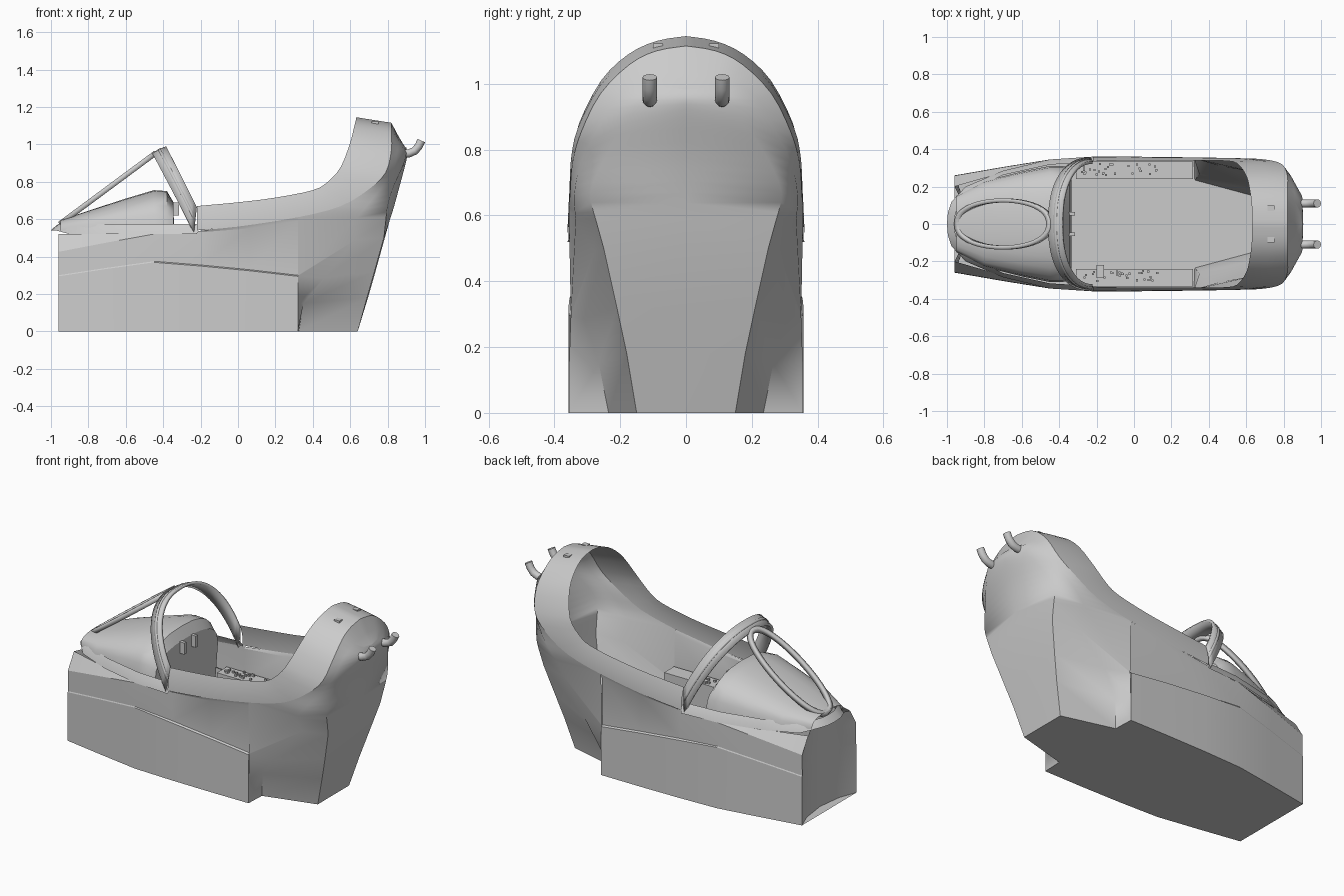
import bpy, bmesh, math, random
from mathutils import Vector

default_cube = bpy.data.objects.get("Cube")
if default_cube:
    bpy.data.objects.remove(default_cube, do_unlink=True)

# One plain grey for the whole shell
grey = bpy.data.materials.new("plain_grey")
grey.use_nodes = True
colour = (.6, .6, .6, 1)
grey.diffuse_color = colour
grey.node_tree.nodes["Principled BSDF"].inputs["Base Color"].default_value = colour


def finish(name, bm, mirror=False, thickness=0, angle=40):
    """Turn a bmesh into a named, shaded object."""
    mesh = bpy.data.meshes.new(name)
    bm.to_mesh(mesh)
    bm.free()
    mesh.materials.append(grey)
    obj = bpy.data.objects.new(name, mesh)
    bpy.context.collection.objects.link(obj)
    bpy.ops.object.select_all(action='DESELECT')
    bpy.context.view_layer.objects.active = obj
    obj.select_set(True)
    bpy.ops.object.shade_smooth_by_angle(angle=math.radians(angle))
    if mirror:
        mod = obj.modifiers.new("mirror", 'MIRROR')
        mod.use_axis = (False, True, False)
        mod.merge_threshold = .001
    if thickness:
        mod = obj.modifiers.new("thickness", 'SOLIDIFY')
        mod.thickness = thickness
        mod.offset = -1
    return obj


def sheet(name, rows, centre, closed=False, caps=False, **options):
    """Skin a grid of points, facing away from a centre."""
    bm = bmesh.new()
    grid = [[bm.verts.new(p) for p in row] for row in rows]
    for low, high in zip(grid, grid[1:]):
        count = len(low)
        for i in range(count if closed else count - 1):
            j = (i + 1) % count
            bm.faces.new((low[i], low[j], high[j], high[i]))
    if caps:
        bm.faces.new(grid[0])
        bm.faces.new(grid[-1])
    bmesh.ops.remove_doubles(bm, verts=bm.verts, dist=.0005)
    bmesh.ops.recalc_face_normals(bm, faces=bm.faces)
    bm.normal_update()
    facing = sum((f.calc_center_median() - Vector(centre)).dot(f.normal) * f.calc_area()
                 for f in bm.faces)
    if facing < 0:
        bmesh.ops.reverse_faces(bm, faces=bm.faces)
    return finish(name, bm, **options)


def densify(rows, steps=3):
    """Insert smoothly curved rows between the given rows."""
    result = []
    for i in range(len(rows) - 1):
        picks = [rows[max(i - 1, 0)], rows[i], rows[i + 1], rows[min(i + 2, len(rows) - 1)]]
        for k in range(steps):
            t = k / steps
            row = []
            for a, b, c, d in zip(*picks):
                a, b, c, d = Vector(a), Vector(b), Vector(c), Vector(d)
                row.append(b + t / 2 * (c - a + t * (2 * a - 5 * b + 4 * c - d
                                                     + t * (3 * (b - c) + d - a))))
            result.append(row)
    return result + [rows[-1]]


def box(bm, low, high):
    """Add an axis-aligned block to a bmesh."""
    low, high = Vector(low), Vector(high)
    made = bmesh.ops.create_cube(bm, size=1)["verts"]
    size, middle = high - low, (high + low) / 2
    for v in made:
        v.co = Vector(a * b for a, b in zip(v.co, size)) + middle


middle = (.1, 0, .5)

# Hull sides: station x, half width, step height, crease height, sill half width, sill height
stations = [(-.96, .26, .3, .425, .2, .52), (-.7, .305, .34, .475, .275, .52),
            (-.45, .345, .375, .52, .335, .525), (-.2, .354, .355, .53, .356, .538),
            (.06, .357, .33, .55, .358, .57), (.32, .356, .3, .59, .355, .61)]
sections = []
for x, width, step, crease, sill, top in stations:
    inset = .012 if x > -.3 else .003
    sections.append([(x, width, 0), (x, width, step - .006), (x, width - inset, step),
                     (x, width - inset / 2, crease), (x, sill, top)])
sheet("hull_sides", sections, middle, mirror=True, angle=25)

# Floor and recessed nose bulkhead
sheet("floor", [[row[0], (row[0][0], 0, 0)] for row in sections], middle, mirror=True)
nose = [[p, (-.92, p[1] * .6, p[2]), (-.9, 0, p[2])] for p in sections[0]]
sheet("nose_bulkhead", nose, middle, mirror=True)

# Canopy rail sweeping up into the hood behind the head
front_edge = [(-.22, .335, .67), (0, .34, .69), (.2, .34, .715), (.4, .34, .755),
              (.48, .338, .8), (.55, .325, .88), (.6, .258, 1.01), (.62, .175, 1.09),
              (.63, .09, 1.13), (.63, 0, 1.145)]
rear_edge = [(-.22, .36, .54), (0, .36, .56), (.32, .356, .61), (.55, .352, .67),
             (.7, .345, .76), (.79, .32, .85), (.82, .26, .97), (.82, .17, 1.06),
             (.82, .09, 1.1), (.82, 0, 1.115)]
hood = []
for a, b in zip(front_edge, rear_edge):
    a, b = Vector(a), Vector(b)
    bulge = (a + b) / 2
    bulge.y *= 1.02
    hood.append([a, bulge, b])
sheet("canopy_rail_and_hood", densify(hood), middle, mirror=True)

# Rear body, lower part: floor row first, tucked in behind the hull up to a crease
tuck = [[(.32, 0, 0), (.325, 0, 0), (.64, 0, 0), (.64, 0, 0)],
        [sections[-1][0], (.325, .235, 0), (.64, .15, 0), (.64, 0, 0)],
        [(.32, .355, .15), (.35, .265, .15), (.69, .18, .18), (.695, 0, .18)],
        [(.32, .35, .295), (.46, .31, .285), (.73, .21, .32), (.735, 0, .32)],
        [(.32, .35, .3), (.63, .28, .49), (.78, .25, .5), (.785, 0, .5)]]
# Upper part: rows from the hood edge to the centre line
flare = [[rear_edge[2], (.62, .335, .59), (.79, .275, .59), (.81, 0, .59)],
         [rear_edge[3], (.68, .34, .66), (.8, .29, .67), (.835, 0, .67)],
         [rear_edge[4], (.76, .32, .76), (.83, .25, .77), (.865, 0, .78)],
         [rear_edge[5], (.83, .27, .86), (.88, .18, .88), (.897, 0, .9)],
         [rear_edge[6], (.85, .22, .95), (.9, .14, .95), (.905, 0, .95)],
         [rear_edge[7], (.86, .14, 1.01), (.89, .09, .98), (.9, 0, .98)],
         [rear_edge[8], (.86, .07, 1.03), (.89, .04, .99), (.9, 0, .98)],
         [rear_edge[9], (.86, 0, 1.04), (.89, 0, .99), (.9, 0, .98)]]
sheet("rear_body", tuck + densify(flare), middle, mirror=True, angle=60)

# Glare shield hump and instrument panel
hump = []
for x, width, top in [(-.95, .15, .595), (-.8, .23, .645), (-.6, .28, .71),
                      (-.45, .31, .755), (-.38, .31, .75), (-.345, .3, .69)]:
    arc = [math.radians(a) for a in range(0, 91, 15)]
    hump.append([(x, width * max(math.cos(t), 0) ** .8,
                  .54 + (top - .54) * math.sin(t) ** .7) for t in arc])
sheet("glare_shield", hump, (-.6, 0, .4), mirror=True)
panel = [[p, (p[0] + .01, p[1] * .8, .15)] for p in hump[-1]]
sheet("instrument_panel", panel, (-.6, 0, .4), mirror=True)

# Windscreen base rail, running round the nose
plan = [(-.22, .36), (-.45, .345), (-.7, .285), (-.9, .2), (-.975, .12), (-.995, .06), (-1, 0)]
rail = [[(x, y, .52 + .02 * (x < -.95)), (x + .01, y * .97, .55),
         (x + .04 * (x < -.8), y * .92, .575)] for x, y in plan]
sheet("windscreen_rail", rail, (-.5, 0, .5), mirror=True)


# Windscreen arch, leaning forward and widening at its feet, with a raised lip
def arch(name, lean_a, lean_b, scale, thickness):
    rows = []
    for i in range(19):
        t = math.pi / 2 * i / 18
        h = math.sin(t) ** .9
        rows.append([(-.235 + .015 * s - (.225 - .06 * s) * h,
                      scale * (.357 - .02 * s) * max(math.cos(t), 0) ** .85,
                      .53 + .135 * s + (.425 - .1 * s) * h * scale)
                     for s in (lean_a, lean_b)])
    sheet(name, rows, (-.35, 0, .5), mirror=True, thickness=thickness)


arch("windscreen_arch", 0, 1, 1, .016)
arch("arch_lip", .4, .6, 1.01, .012)

# Oval frame of the front pane
frame = []
for i in range(48):
    t = math.tau * i / 48
    c, s = math.cos(t), math.sin(t)
    row = []
    for grow in (0, .022):
        along = (.235 + grow) * c
        row.append((-.705 + along, (.115 + grow) * math.copysign(abs(s) ** .85, s),
                    .775 + along * .74))
    frame.append(row)
sheet("front_pane_frame", frame + frame[:1], (-.6, 0, .5), thickness=.028)

# Side consoles
bm = bmesh.new()
box(bm, (-.31, .24, .005), (.315, .335, .395))
finish("side_consoles", bm, mirror=True)

# Console buttons, small lever and panel brackets
random.seed(4)
bm = bmesh.new()
for side in (-1, 1):
    for _ in range(30):
        x, y = random.uniform(-.29, .12), side * random.uniform(.255, .315)
        box(bm, (x, y, .394), (x + .011, y + .011, .406))
finish("console_buttons", bm)
bm = bmesh.new()
box(bm, (-.2, -.29, .394), (-.16, -.22, .44))
finish("throttle_lever", bm)
bm = bmesh.new()
box(bm, (-.37, .045, .62), (-.315, .065, .69))
finish("panel_brackets", bm, mirror=True)

# Hood latch blocks
bm = bmesh.new()
box(bm, (.715, .07, 1.095), (.75, .1, 1.122))
finish("hood_latches", bm, mirror=True)

# Bent tubes at the back of the hood
path = [Vector(p) for p in [(.87, .11, .95), (.915, .11, .952), (.945, .11, .965),
                            (.966, .11, .99), (.98, .11, 1.02)]]
tube = []
for i, p in enumerate(path):
    along = (path[min(i + 1, len(path) - 1)] - path[max(i - 1, 0)]).normalized()
    across = Vector((0, 1, 0))
    up = along.cross(across)
    tube.append([p + .022 * (across * math.cos(a) + up * math.sin(a))
                 for a in (math.tau * k / 12 for k in range(12))])
sheet("rear_tubes", tube, (.93, .11, .97), closed=True, caps=True, mirror=True)
